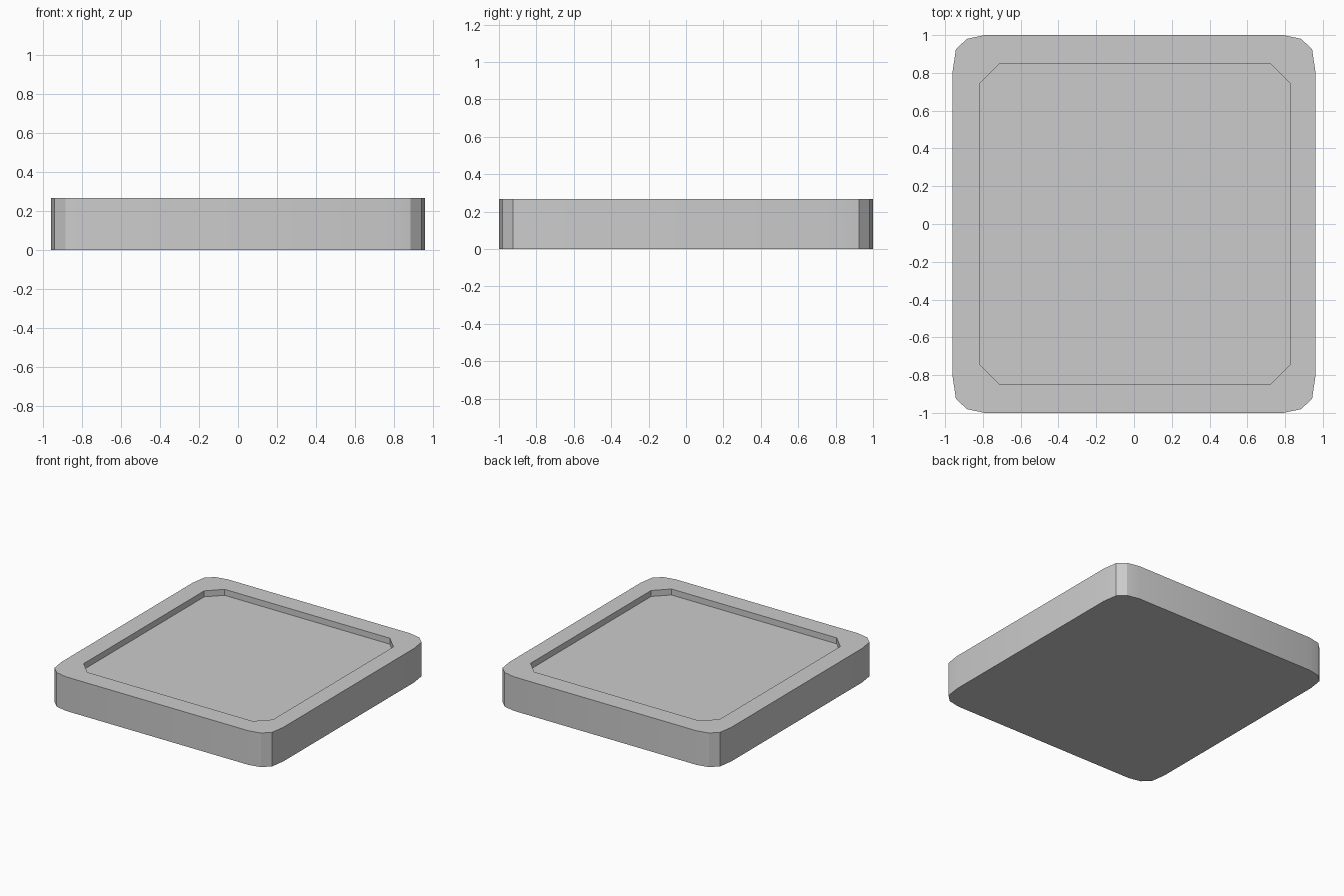
import bpy, bmesh, math

if "Cube" in bpy.data.objects:
    bpy.data.objects.remove(bpy.data.objects["Cube"])

HEIGHT, DEPTH = 0.267, 0.047


def prism(name, corner, z0, z1, x_shift=0.0):
    """Mirror a corner profile (top edge to right edge) into four quadrants and extrude it."""
    flip = corner[::-1]
    outline = (corner + [(x, -y) for x, y in flip]
               + [(-x, -y) for x, y in corner] + [(-x, y) for x, y in flip])
    bm = bmesh.new()
    face = bm.faces.new([bm.verts.new((x + x_shift, y, z0)) for x, y in outline])
    top = bmesh.ops.extrude_face_region(bm, geom=[face])["geom"]
    bmesh.ops.translate(bm, vec=(0, 0, z1 - z0),
                        verts=[v for v in top if isinstance(v, bmesh.types.BMVert)])
    bmesh.ops.recalc_face_normals(bm, faces=bm.faces)
    mesh = bpy.data.meshes.new(name)
    bm.to_mesh(mesh)
    bm.free()
    obj = bpy.data.objects.new(name, mesh)
    bpy.context.collection.objects.link(obj)
    return obj


# Slab with rounded corners
tray = prism("tray", [(0.79, 1.0), (0.885, 0.98), (0.943, 0.925), (0.96, 0.81)], 0, HEIGHT)

# Shallow chamfered recess in the top
cutter = prism("recess_cutter", [(0.716, 0.85), (0.82, 0.746)],
               HEIGHT - DEPTH, HEIGHT + 0.1, 0.005)
cutter.hide_render = True

cut = tray.modifiers.new("recess", 'BOOLEAN')
cut.operation = 'DIFFERENCE'
cut.solver = 'EXACT'
cut.object = cutter
bpy.context.view_layer.objects.active = tray
tray.select_set(True)
bpy.ops.object.modifier_apply(modifier=cut.name)
bpy.data.objects.remove(cutter)

# Soften only the gentle bends of the outer wall
bpy.ops.object.shade_smooth_by_angle(angle=math.radians(25))
